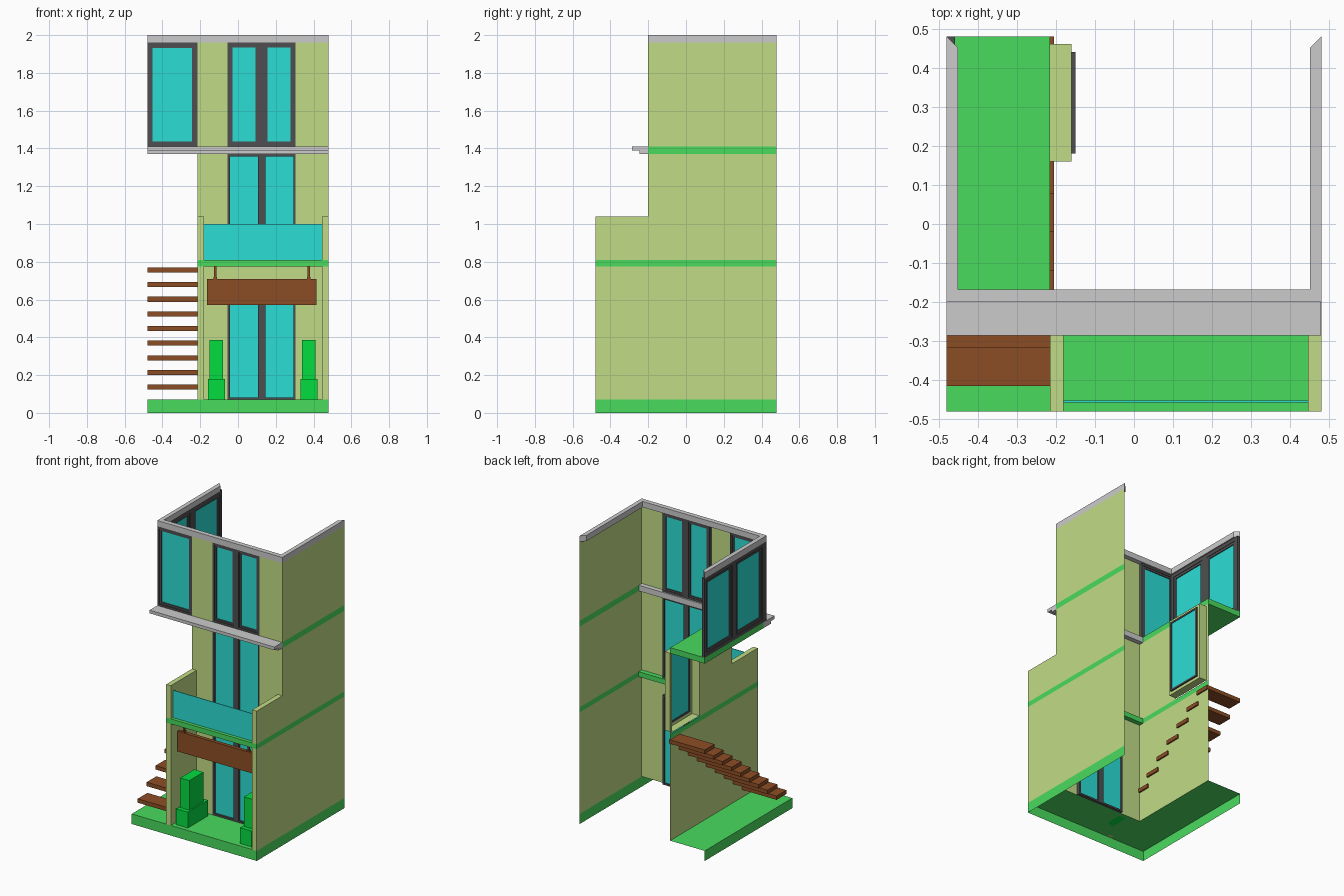
import bpy

if "Cube" in bpy.data.objects:
    bpy.data.objects.remove(bpy.data.objects["Cube"])

def mat(name, rgb):
    m = bpy.data.materials.new(name)
    m.diffuse_color = [(c / 255) ** 2.2 for c in rgb] + [1]
    m.use_nodes = True
    m.node_tree.nodes["Principled BSDF"].inputs["Base Color"].default_value = m.diffuse_color
    return m

WALL = mat("wall_paint", (192, 219, 133))
GREEN = mat("green_floor", (75, 218, 95))
GLASS = mat("glass", (47, 221, 212))
WOOD = mat("wood", (139, 79, 41))
DARK = mat("dark_frame", (80, 80, 82))
BUSH = mat("bush", (12, 220, 66))

def mesh(name, verts, faces, m=None):
    me = bpy.data.meshes.new(name)
    me.from_pydata(verts, [], faces)
    ob = bpy.data.objects.new(name, me)
    bpy.context.collection.objects.link(ob)
    if m:
        me.materials.append(m)
    return ob

BOX = [(0, 1, 3, 2), (4, 6, 7, 5), (0, 4, 5, 1), (2, 3, 7, 6), (0, 2, 6, 4), (1, 5, 7, 3)]

def boxes(name, items, m=None):
    """Each item is (x0, x1, y0, y1, z0, z1); a zero extent gives a single sheet."""
    V, F = [], []
    for b in items:
        r = [b[0:2], b[2:4], b[4:6]]
        flat = [i for i in range(3) if abs(r[i][0] - r[i][1]) < 1e-6]
        n = len(V)
        c = [(x, y, z) for x in r[0] for y in r[1] for z in r[2]]
        if flat:
            quad = {0: (0, 1, 3, 2), 1: (0, 4, 5, 1), 2: (0, 4, 6, 2)}[flat[0]]
            V += [c[i] for i in quad]
            F.append((n, n + 1, n + 2, n + 3))
        else:
            V += c
            F += [tuple(n + i for i in f) for f in BOX]
    return mesh(name, V, F, m)

def ring(a0, a1, z0, z1, w):
    """Four rectangles around an opening, as (a0, a1, z0, z1)."""
    return [(a0, a0 + w, z0, z1), (a1 - w, a1, z0, z1),
            (a0 + w, a1 - w, z0, z0 + w), (a0 + w, a1 - w, z1 - w, z1)]

def window(name, axis, p, a0, a1, z0, z1, panes, w, mull=0, sash=0, depth=.022):
    """Framed window; outer face at p, frame goes inward by depth."""
    def place(r, d0, d1):
        d = (p + d0, p + d1)
        return d + r if axis == 'x' else r[:2] + d + r[2:]
    frame = [place(r, 0, depth) for r in ring(a0, a1, z0, z1, w)]
    span = (a1 - a0 - 2 * w - (panes - 1) * mull) / panes
    glass = []
    for i in range(panes):
        s = a0 + w + i * (span + mull)
        if i:
            frame.append(place((s - mull, s, z0 + w, z1 - w), 0, depth))
        if sash:
            frame += [place(r, .007, depth - .003) for r in ring(s, s + span, z0 + w, z1 - w, sash)]
        glass.append(place((s + sash, s + span - sash, z0 + w + sash, z1 - w - sash), depth * .6, depth * .6))
    boxes(name + "_frame", frame, DARK)
    boxes(name + "_glass", glass, GLASS)

H, L, F, B = .48, -.215, -.2, .48      # half size, left wall x, front wall y, back y
IN = -.167                             # inner edge of slabs

# Ground: L-shaped top with skirts
mesh("ground", [(-H, -H, .07), (H, -H, .07), (H, F, .07), (L, F, .07), (L, B, .07), (-H, B, .07),
                (-H, -H, 0), (H, -H, 0), (H, B, 0), (H, B, .07), (-H, B, 0)],
     [(0, 1, 2, 3, 4, 5), (6, 7, 1, 0), (7, 8, 9, 2, 1), (10, 6, 0, 5)], GREEN)

# Fins either side of the porch and balcony
for side, x in (("left", L), ("right", H - .035)):
    boxes(side + "_fin", [(x, x + .035, -H, F, .07, .775), (x, x + .035, -H, F, .81, 1.04)], WALL)

# Right wall and its bands
boxes("right_wall", [(H, H, F, B, .07, .775), (H, H, F, B, .81, 1.37), (H, H, F, B, 1.41, 1.96)], WALL)
boxes("right_bands", [(H, H, IN, B, .775, .81), (H, H, F, B, 1.37, 1.41)], GREEN)

# Left wall with an inward window recess
y0, y1, rz0, rz1, rx = .16, .46, .815, 1.36, -.16
boxes("left_wall", [(L, L, F, B, .07, .775), (L, L, F, y0, .81, 1.37), (L, L, y1, B, .81, 1.37),
                    (L, L, y0, y1, rz1, 1.37)], WALL)
boxes("left_band", [(L, L, IN, B, .775, .81)], GREEN)
boxes("window_recess", [(L, rx, y0, y0, rz0, rz1), (L, rx, y1, y1, rz0, rz1),
                        (L, rx, y0, y1, rz0, rz0), (L, rx, y0, y1, rz1, rz1)]
      + [(rx, rx) + r for r in ring(y0, y1, rz0, rz1, .02)], WALL)
window("side_window", 'x', rx, y0 + .02, y1 - .02, rz0 + .02, rz1 - .02, 1, .012, depth=.01)

# Front wall around the door column
D0, D1 = -.055, .305
boxes("front_wall", [(L, D0, F, F, .07, .775), (D1, H, F, F, .07, .775), (D0, D1, F, F, .69, .775),
                     (L, D0, F, F, .81, 1.37), (D1, H, F, F, .81, 1.37),
                     (L, D0, F, F, 1.41, 1.96), (D1, H, F, F, 1.41, 1.96)], WALL)
window("entrance_door", 'y', F, D0, D1, .07, .69, 2, .012, .04)
window("balcony_door", 'y', F, D0, D1, .81, 1.37, 2, .012, .04)
window("upper_front_window", 'y', F, D0, D1, 1.41, 1.96, 2, .014, .04, .012)

# Overhanging glazed bay
window("bay_front_window", 'y', F, -H, L, 1.41, 1.96, 1, .014, 0, .014)
window("bay_side_window", 'x', -H, F + .022, B, 1.41, 1.96, 2, .025, .05, .018)
boxes("bay_floor", [(-H, L, IN, B, 1.37, 1.41)], GREEN)

# Balcony slab and glass balustrade
boxes("balcony_slab", [(L, H, -H, IN, .775, .81)], GREEN)
boxes("balustrade", [(L + .035, H - .035, -.457, -.452, .81, 1.0)], GLASS)

# Stepped ledge, extruded from a profile
prof = [(IN, 1.37), (-.245, 1.37), (-.245, 1.388), (-.285, 1.388), (-.285, 1.41), (IN, 1.41)]
n = len(prof)
mesh("ledge", [(x, y, z) for x in (-H, H - .001) for y, z in prof],
     [tuple(range(n)), tuple(range(2 * n - 1, n - 1, -1))]
     + [(i, n + i, n + (i + 1) % n, (i + 1) % n) for i in range(n)])

# U-shaped parapet with mitred back ends
path = [(-H, B), (-H, F), (H, F), (H, B), (.45, .45), (.45, IN), (-.45, IN), (-.45, .45)]
n = len(path)
quads = [(i, i + 1, 6 - i, 7 - i) for i in range(3)]
mesh("parapet", [(x, y, z) for z in (1.96, 2.0) for x, y in path],
     quads + [tuple(i + n for i in q) for q in quads]
     + [(i, (i + 1) % n, n + (i + 1) % n, n + i) for i in range(n)])

# Cantilevered stair treads
for i in range(9):
    y, z = -.415 + .0985 * i, .15 + .0775 * i
    boxes(f"stair_tread_{i + 1}", [(-H, -.205, y, y + .107, z - .027, z)], WOOD)

# Hanging board with rods
boxes("hanging_board", [(-.165, .415, -.43, -.405, .57, .71)], WOOD)
for x in (-.12, .375):
    boxes("board_rod", [(x - .006, x + .006, -.424, -.411, .71, .775),
                        (x - .01, x + .01, -.428, -.407, .71, .72)], WOOD)

# Porch bushes
for x in (-.115, .375):
    boxes("porch_bush", [(x - .045, x + .045, -.45, -.23, .07, .18),
                         (x - .035, x + .035, -.42, -.265, .18, .385)], BUSH)
